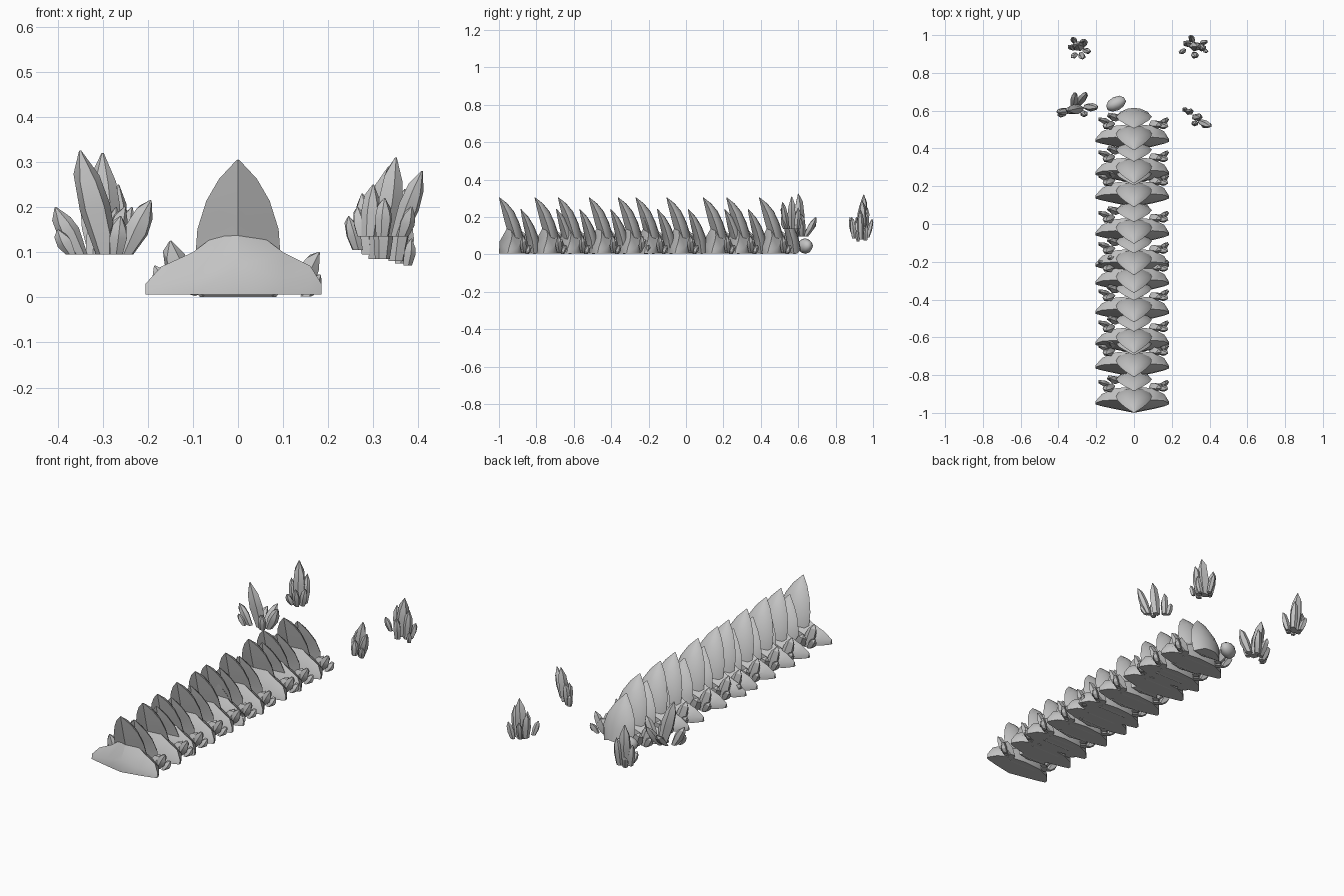
import bpy, bmesh, math, random
from mathutils import Vector

if "Cube" in bpy.data.objects:
    bpy.data.objects.remove(bpy.data.objects["Cube"])

random.seed(4)
stone = bpy.data.materials.new("grey stone")
stone.diffuse_color = (0.55, 0.55, 0.55, 1)
stone.use_nodes = True
stone.node_tree.nodes["Principled BSDF"].inputs["Base Color"].default_value = stone.diffuse_color


def finish(name, bm, angle=30):
    bmesh.ops.recalc_face_normals(bm, faces=bm.faces)
    mesh = bpy.data.meshes.new(name)
    bm.to_mesh(mesh)
    bm.free()
    mesh.materials.append(stone)
    ob = bpy.data.objects.new(name, mesh)
    bpy.context.collection.objects.link(ob)
    bpy.ops.object.select_all(action='DESELECT')
    bpy.context.view_layer.objects.active = ob
    ob.select_set(True)
    bpy.ops.object.shade_smooth_by_angle(angle=math.radians(angle))
    return ob


def loft(bm, rings):
    """Skin a closed solid over rings with equal point counts."""
    rows = [[bm.verts.new(p) for p in ring] for ring in rings]
    n = len(rows[0])
    for a, b in zip(rows, rows[1:]):
        for i in range(n):
            j = (i + 1) % n
            bm.faces.new((a[i], a[j], b[j], b[i]))
    bm.faces.new(rows[0])
    bm.faces.new(rows[-1])


def blade(name, sections):
    """Forward-leaning plate: sections are (z, front y, back y, half width)."""
    bm = bmesh.new()
    rings = []
    for z, f, b, w in sections:
        d = b - f
        rings.append([(0, f, z), (w, f + d * .5, z - .25 * d), (w * .85, f + d * .72, z - .2 * d),
                      (w * .4, b - d * .06, z), (0, b, z), (-w * .4, b - d * .06, z),
                      (-w * .85, f + d * .72, z - .2 * d), (-w, f + d * .5, z - .25 * d)])
    loft(bm, rings)
    return finish(name, bm, 35)


def wing_slab(name):
    """Low wedge with pointed side wings: stations are (x, front y, back y, height)."""
    stations = [(-.205, .045, .06, .03), (-.17, .035, .1, .068), (-.1, .02, .13, .1), (0, 0, .14, .175),
                (.1, .02, .13, .1), (.16, .035, .1, .07), (.185, .045, .06, .03)]
    bm = bmesh.new()
    loft(bm, [[(x, f, .006), (x, f + .004, h * .4), (x, f * .55 + b * .45, h),
               (x, b, h * .55), (x, b, .006)] for x, f, b, h in stations])
    return finish(name, bm, 35)


def crystal(bm, base, tip, r, sides=6, squash=1.0):
    """Faceted shard with a flat foot and a slanted point."""
    base, tip = Vector(base), Vector(tip)
    axis = (tip - base).normalized()
    u = axis.cross(Vector((0, 1, 0))).normalized()
    v = axis.cross(u)
    turn = random.uniform(0, 2)
    rings = []
    for t, s in ((0, .75), (.45, 1), (.75, .8), (1, .07)):
        ring = []
        for i in range(sides):
            a = turn + math.tau * i / sides
            p = base.lerp(tip, t) + (u * math.cos(a) + v * math.sin(a) * squash) * r * s
            if t == 0:
                p.z = base.z
            elif t == .75:
                p += axis * r * .45 * math.cos(a + 1)
            ring.append(p)
        rings.append(ring)
    loft(bm, rings)


def cluster(name, shards):
    bm = bmesh.new()
    for base, tip, r in shards:
        crystal(bm, base, tip, r, random.choice((5, 6)), .8)
    return finish(name, bm, 25)


# One ridge segment, measured from its front tip
bm = bmesh.new()
for base, tip, r in [((.125, .135, .008), (.18, .125, .10), .025), ((.1, .14, .006), (.145, .13, .075), .035),
                     ((-.12, .14, .006), (-.15, .12, .125), .03), ((-.14, .15, .006), (-.185, .165, .07), .022),
                     ((-.09, .17, .006), (-.13, .185, .09), .03), ((.15, .15, .002), (.183, .165, .05), .02)]:
    crystal(bm, base, tip, r, 5, .75)
segment = [
    blade("tall_blade", [(.02, .07, .135, .088), (.1, .052, .13, .095), (.17, .032, .108, .09),
                         (.23, .017, .08, .07), (.272, .007, .045, .042), (.305, 0, .003, .003)]),
    blade("short_blade", [(.02, .15, .225, .085), (.09, .145, .212, .095), (.15, .132, .188, .08),
                          (.2, .122, .158, .048), (.243, .115, .118, .003)]),
    wing_slab("wing_slab"),
    finish("side_shards", bm, 25),
]

# Repeat the segment along the ridge
tips = [-1, -.81, -.685, -.52, -.365, -.27, -.105, .09, .215, .39]
for k, y in enumerate(tips):
    for part in segment:
        ob = part
        if k:
            ob = part.copy()
            bpy.context.collection.objects.link(ob)
        ob.location.y = y

# Loose boulder behind the ridge
bm = bmesh.new()
bmesh.ops.create_icosphere(bm, subdivisions=2, radius=1)
for v in bm.verts:
    v.co *= random.uniform(.93, 1.0)
boulder = finish("rear_boulder", bm, 35)
boulder.scale = (.058, .038, .042)
boulder.rotation_euler.z = .45
boulder.location = (-.095, .637, .045)

# Floating crystal clusters around the rear end
cluster("near_left_cluster", [
    ((-.29, .61, .095), (-.35, .6, .325), .036), ((-.35, .6, .095), (-.405, .59, .2), .025),
    ((-.25, .62, .095), (-.193, .615, .215), .028), ((-.29, .64, .095), (-.25, .695, .2), .024),
    ((-.32, .63, .095), (-.31, .695, .17), .022), ((-.37, .58, .095), (-.4, .575, .15), .018),
    ((-.27, .59, .095), (-.26, .575, .18), .022)])
cluster("far_left_cluster", [
    ((-.29, .935, .1), (-.3, .95, .32), .034), ((-.27, .95, .1), (-.265, .97, .25), .024),
    ((-.32, .93, .1), (-.34, .94, .22), .02), ((-.28, .9, .1), (-.27, .875, .2), .02),
    ((-.26, .92, .1), (-.235, .91, .2), .02), ((-.31, .96, .1), (-.325, .985, .17), .018),
    ((-.31, .9, .1), (-.325, .88, .16), .018)])
cluster("far_right_cluster", [
    ((.315, .94, .085), (.335, .94, .29), .034), ((.29, .95, .095), (.275, .96, .23), .024),
    ((.35, .935, .08), (.37, .93, .24), .024), ((.32, .9, .085), (.325, .885, .2), .022),
    ((.265, .92, .105), (.245, .905, .18), .017), ((.36, .96, .075), (.385, .965, .16), .018),
    ((.31, .97, .09), (.3, .995, .19), .018), ((.375, .92, .07), (.385, .91, .13), .014)])
cluster("near_right_cluster", [
    ((.325, .565, .135), (.35, .565, .31), .028), ((.355, .54, .135), (.408, .515, .28), .024),
    ((.29, .59, .135), (.3, .6, .25), .022), ((.275, .6, .135), (.265, .61, .2), .017),
    ((.365, .53, .135), (.385, .51, .2), .018), ((.32, .535, .135), (.325, .53, .22), .02)])
